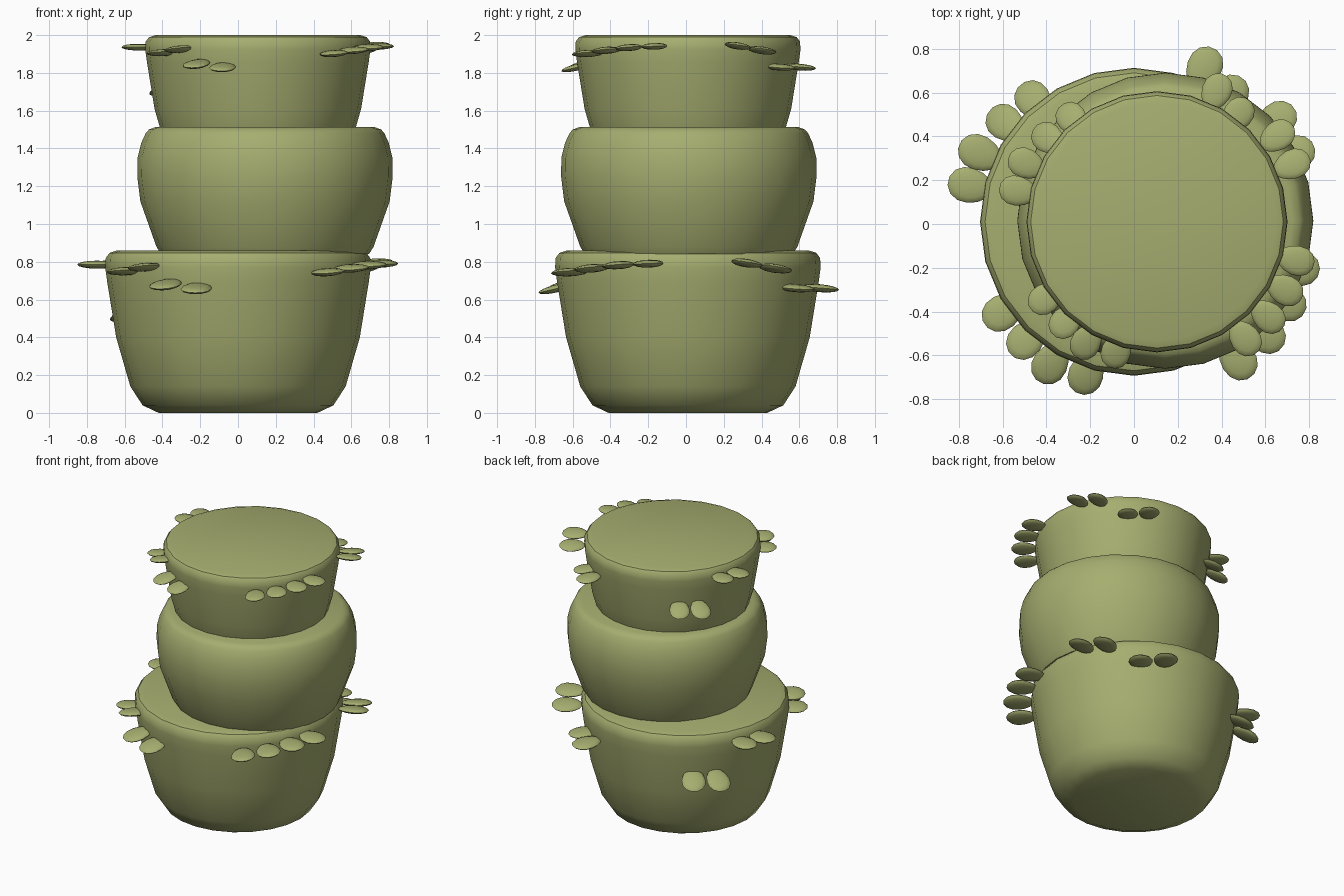
import bpy, bmesh
from math import radians, cos, sin, pi
from mathutils import Matrix, Vector

if "Cube" in bpy.data.objects:
    bpy.data.objects.remove(bpy.data.objects["Cube"])

SIDES = 24
olive = bpy.data.materials.new("olive")
olive.diffuse_color = (0.38, 0.42, 0.16, 1)
olive.use_nodes = True
olive.node_tree.nodes["Principled BSDF"].inputs["Base Color"].default_value = olive.diffuse_color


def finish(name, bm):
    bmesh.ops.recalc_face_normals(bm, faces=bm.faces[:])
    mesh = bpy.data.meshes.new(name)
    bm.to_mesh(mesh)
    bm.free()
    mesh.materials.append(olive)
    ob = bpy.data.objects.new(name, mesh)
    bpy.context.collection.objects.link(ob)
    bpy.ops.object.select_all(action='DESELECT')
    ob.select_set(True)
    bpy.context.view_layer.objects.active = ob
    bpy.ops.object.shade_smooth_by_angle(angle=radians(35))
    return ob


def tub(name, profile, matrix):
    """Closed round tub lathed from (radius, z) points."""
    bm = bmesh.new()
    rings = [[bm.verts.new((r * cos(2 * pi * i / SIDES), r * sin(2 * pi * i / SIDES), z))
              for i in range(SIDES)] for r, z in profile]
    for a, b in zip(rings, rings[1:]):
        for i in range(SIDES):
            j = (i + 1) % SIDES
            bm.faces.new((a[i], a[j], b[j], b[i]))
    bm.faces.new(rings[0])
    bm.faces.new(rings[-1])
    bm.transform(matrix)
    return finish(name, bm)


def leaf(name, angle, tip, z, tilt, roll, matrix):
    """Flat egg-shaped leaf pointing outwards from the tub wall."""
    bm = bmesh.new()
    bmesh.ops.create_uvsphere(bm, u_segments=14, v_segments=8, radius=1)
    for v in bm.verts:
        v.co.y *= 1 + 0.15 * v.co.x
        v.co = Vector((v.co.x * 0.105, v.co.y * 0.08, v.co.z * 0.021))
    bm.transform(matrix @ Matrix.Rotation(radians(angle), 4, 'Z')
                 @ Matrix.Translation((tip - 0.102, 0, z))
                 @ Matrix.Rotation(radians(tilt), 4, 'Y')
                 @ Matrix.Rotation(radians(roll), 4, 'X'))
    return finish(name, bm)


flared = [(0.42, 0), (0.505, 0.04), (0.57, 0.14), (0.645, 0.40), (0.692, 0.69),
          (0.703, 0.77), (0.70, 0.82), (0.68, 0.847), (0.64, 0.86)]
rounded = [(0.55, 0.84), (0.575, 0.88), (0.66, 1.12), (0.676, 1.25), (0.675, 1.35),
           (0.655, 1.43), (0.632, 1.48), (0.615, 1.50), (0.58, 1.513)]

# leaf groups: angle, tip radius, height, downward tilt, roll
leaves = [
    (-53, 0.885, 0.745, 0, 6), (-40.5, 0.885, 0.765, 0, 7),
    (-28, 0.88, 0.782, 0, 5), (-15.5, 0.875, 0.79, 0, 2),
    (23, 0.89, 0.793, 0, -10), (35.5, 0.895, 0.765, 0, -12),
    (53, 0.82, 0.66, 4, 0), (65.5, 0.87, 0.66, 4, -3),
    (129.5, 0.82, 0.535, 25, 0), (142.5, 0.84, 0.53, 25, 0),
    (156, 0.87, 0.785, 0, 0), (167.5, 0.867, 0.785, 0, 0),
    (214.5, 0.825, 0.75, 0, 5), (227.5, 0.825, 0.772, 0, 8),
    (239.5, 0.85, 0.68, 13, -3), (252.5, 0.825, 0.66, 13, -4),
]

# bottom tub, and its smaller copy at the top sunk into the middle one
low = Matrix.Translation((0, 0.01, 0))
high = Matrix.Translation((0.105, 0.01, 2 - 0.86 * 0.848)) @ Matrix.Scale(0.848, 4)
for level, m in (("bottom", low), ("top", high)):
    tub(level + "_tub", flared, m)
    for n, spec in enumerate(leaves):
        leaf(f"{level}_leaf_{n + 1}", *spec, m)

tub("middle_tub", rounded, Matrix.Translation((0.143, 0.015, 0)))
